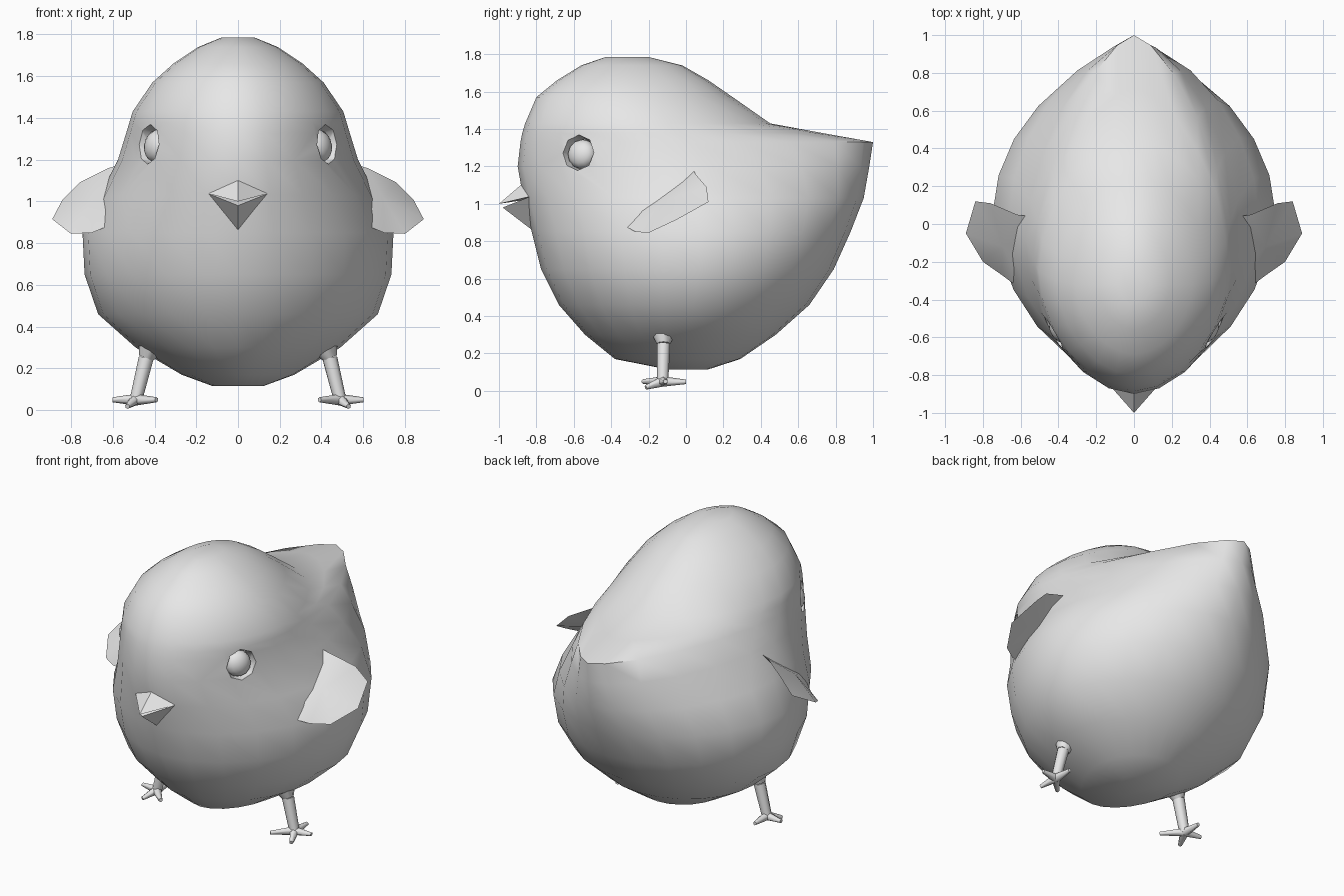
import bpy, bmesh, math
from mathutils import Vector, Matrix

if "Cube" in bpy.data.objects:
    bpy.data.objects.remove(bpy.data.objects["Cube"])

grey = bpy.data.materials.new("plain_grey")
grey.diffuse_color = (0.8, 0.8, 0.8, 1)
grey.use_nodes = True
grey.node_tree.nodes["Principled BSDF"].inputs["Base Color"].default_value = grey.diffuse_color


def make(name, bm, angle=60):
    """Turn a bmesh into a smooth shaded grey object."""
    bmesh.ops.recalc_face_normals(bm, faces=bm.faces)
    me = bpy.data.meshes.new(name)
    bm.to_mesh(me)
    bm.free()
    me.materials.append(grey)
    ob = bpy.data.objects.new(name, me)
    bpy.context.collection.objects.link(ob)
    smooth(ob, angle)
    return ob


def smooth(ob, angle):
    bpy.ops.object.select_all(action='DESELECT')
    ob.select_set(True)
    bpy.context.view_layer.objects.active = ob
    bpy.ops.object.shade_smooth_by_angle(angle=math.radians(angle))


def flip(points, s):
    return [Vector((p[0] * s, p[1], p[2])) for p in points]


def rod(bm, a, b, r1, r2, sides=6):
    """Tapered rod between two points."""
    d = b - a
    m = Matrix.Translation((a + b) / 2) @ d.to_track_quat('Z', 'Y').to_matrix().to_4x4()
    bmesh.ops.create_cone(bm, cap_ends=True, segments=sides, radius1=r1, radius2=r2,
                          depth=d.length, matrix=m)


def hull(name, points, angle):
    bm = bmesh.new()
    for p in points:
        bm.verts.new(p)
    bmesh.ops.convex_hull(bm, input=bm.verts)
    return make(name, bm, angle)


# Body: stacked rings of (height, front y, back y, half width, widest y, back roundness)
RINGS = [
    (0.115, -0.10, 0.12, 0.12, 0.02, 2.0),
    (0.17, -0.38, 0.29, 0.27, 0.00, 2.0),
    (0.30, -0.54, 0.48, 0.49, 0.02, 2.0),
    (0.46, -0.68, 0.66, 0.67, 0.04, 1.9),
    (0.65, -0.775, 0.79, 0.735, 0.07, 1.9),
    (0.85, -0.825, 0.88, 0.745, 0.08, 1.8),
    (1.03, -0.87, 0.95, 0.66, 0.05, 1.75),
    (1.20, -0.90, 0.98, 0.575, -0.08, 1.65),
    (1.33, -0.885, 1.00, 0.535, -0.18, 1.5),
    (1.38, -0.875, 0.72, 0.52, -0.22, 1.6),
    (1.43, -0.86, 0.45, 0.505, -0.25, 1.8),
    (1.57, -0.80, 0.25, 0.41, -0.30, 1.9),
    (1.66, -0.69, 0.12, 0.31, -0.32, 2.0),
    (1.74, -0.56, -0.02, 0.19, -0.32, 2.0),
    (1.785, -0.43, -0.20, 0.08, -0.32, 2.0),
]
SEG = 24
bm = bmesh.new()
rows = []
for z, yf, yb, w, yc, nb in RINGS:
    row = []
    for i in range(SEG):
        a = 2 * math.pi * i / SEG
        s, c = math.sin(a), math.cos(a)
        n, d = (nb, yb - yc) if c > 0 else (1.85, yc - yf)
        x = math.copysign(abs(s) ** (2 / n), s) * w
        y = yc + math.copysign(abs(c) ** (2 / n), c) * d
        row.append(bm.verts.new((x, y, z)))
    rows.append(row)
for lo, hi in zip(rows, rows[1:]):
    for i in range(SEG):
        j = (i + 1) % SEG
        bm.faces.new((lo[i], lo[j], hi[j], hi[i]))
bm.faces.new(rows[0])
bm.faces.new(rows[-1])
body = make("body", bm)

# Eye sockets are cut into the head, each holding a flattened eyeball
for s, side in ((1, "right"), (-1, "left")):
    out = Vector((0.87 * s, -0.46, 0.16)).normalized()
    centre = Vector((0.415 * s, -0.57, 1.27))
    bm = bmesh.new()
    rod(bm, centre - out * 0.045, centre + out * 0.15, 0.085, 0.12, 8)
    cutter = make("socket_cutter", bm)
    cutter.hide_render = True
    mod = body.modifiers.new("socket", 'BOOLEAN')
    mod.operation = 'DIFFERENCE'
    mod.solver = 'EXACT'
    mod.object = cutter
    bpy.context.view_layer.objects.active = body
    bpy.ops.object.modifier_apply(modifier=mod.name)
    bpy.data.objects.remove(cutter)

    bm = bmesh.new()
    m = (Matrix.Translation(centre - out * 0.03)
         @ out.to_track_quat('Z', 'Y').to_matrix().to_4x4()
         @ Matrix.Diagonal((0.08, 0.08, 0.055, 1)))
    bmesh.ops.create_uvsphere(bm, u_segments=12, v_segments=8, radius=1, matrix=m)
    make(side + "_eye", bm)
smooth(body, 60)

# Beak: two wedges meeting at the mouth corners
corners = [(-0.15, -0.83, 1.04), (0.15, -0.83, 1.04)]
hull("upper_beak", corners + [(0, -0.86, 1.12), (0, -1.0, 1.0), (0, -0.80, 1.03)], 30)
hull("lower_beak", corners + [(0, -0.81, 0.85), (0, -0.98, 0.98), (0, -0.80, 1.03)], 30)

# Wings: thin flaps with a rim and a slightly raised middle
WING = [(0.45, -0.36, 0.96), (0.58, -0.36, 0.90), (0.70, -0.27, 0.85), (0.80, -0.20, 0.845),
        (0.89, -0.05, 0.915), (0.84, 0.12, 1.01), (0.76, 0.11, 1.09), (0.62, 0.05, 1.16),
        (0.42, 0.02, 1.22)]
for s, side in ((1, "right"), (-1, "left")):
    rim = flip(WING, s)
    lift = Vector((0.62 * s, -0.45, 0.64))
    mid = sum(rim, Vector()) / len(rim)
    bm = bmesh.new()
    edge = [bm.verts.new(p) for p in rim]
    top = bm.verts.new(mid + lift * 0.035)
    under = bm.verts.new(mid - lift * 0.035)
    for i in range(len(edge)):
        j = (i + 1) % len(edge)
        bm.faces.new((edge[i], edge[j], top))
        bm.faces.new((edge[j], edge[i], under))
    make(side + "_wing", bm, 35)

# Legs flare into the belly; each foot has three front toes and a back toe
TOES = [(0.39, -0.23, 0.05), (0.53, -0.215, 0.018), (0.60, -0.11, 0.05), (0.49, 0.0, 0.048)]
for s, side in ((1, "right"), (-1, "left")):
    thigh, hip, knee, ankle = flip([(0.38, -0.12, 0.40), (0.42, -0.12, 0.31),
                                    (0.44, -0.12, 0.25), (0.49, -0.125, 0.045)], s)
    bm = bmesh.new()
    rod(bm, knee, ankle, 0.036, 0.03, 8)
    rod(bm, thigh, knee, 0.11, 0.036, 8)
    make(side + "_leg", bm)
    bm = bmesh.new()
    for tip in flip(TOES, s):
        rod(bm, ankle + Vector((0, 0, 0.005)), tip, 0.028, 0.012)
    make(side + "_foot", bm)
